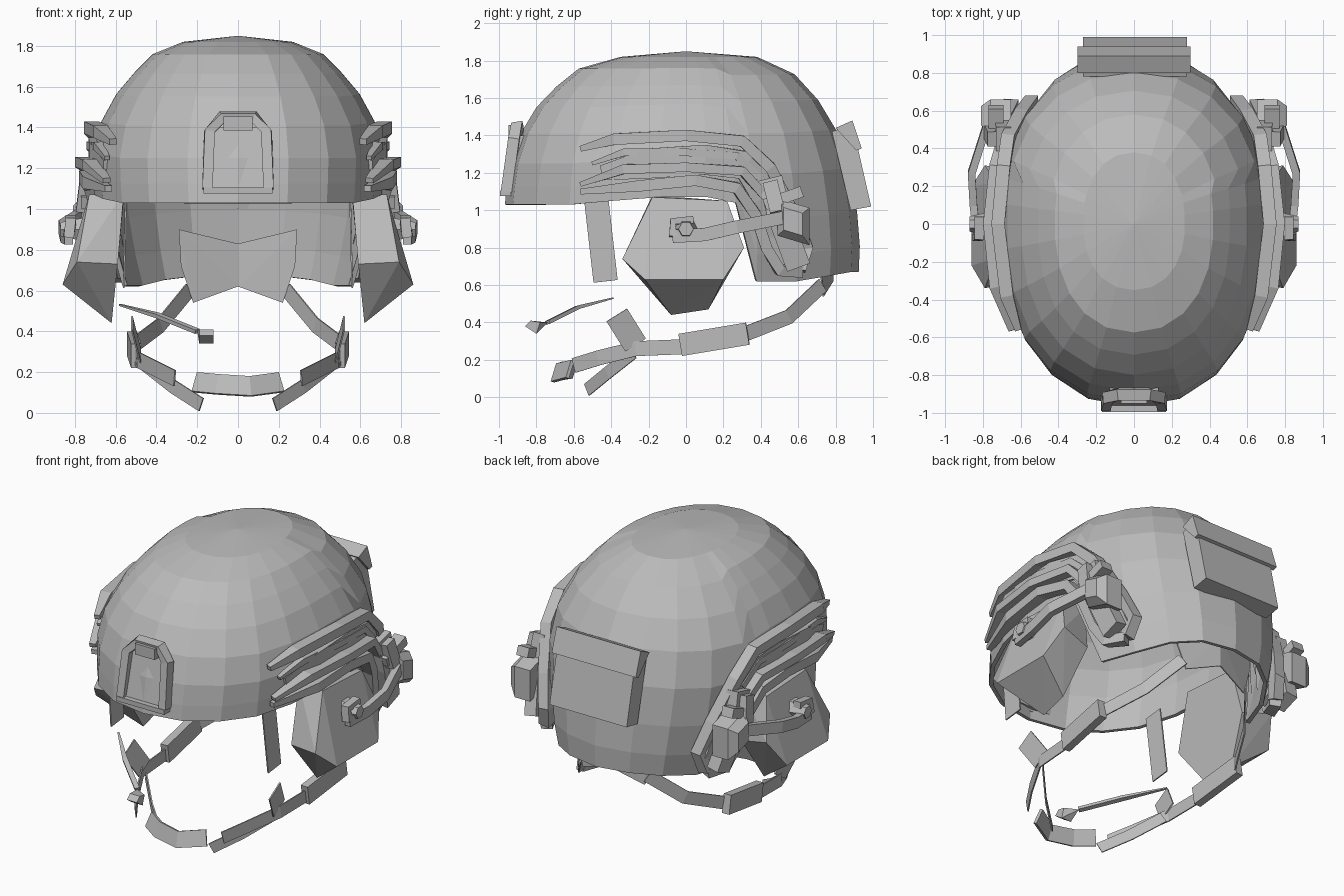
import bpy, bmesh, math
from mathutils import Vector

if "Cube" in bpy.data.objects:
    bpy.data.objects.remove(bpy.data.objects["Cube"])

grey = bpy.data.materials.new("plain grey")
grey.use_nodes = True
grey.diffuse_color = (0.5, 0.5, 0.5, 1)
grey.node_tree.nodes["Principled BSDF"].inputs["Base Color"].default_value = (0.5, 0.5, 0.5, 1)


def add_object(name, bm, mirrored=False):
    """Turn a bmesh into a flat shaded object, optionally mirrored across x."""
    bmesh.ops.recalc_face_normals(bm, faces=bm.faces)
    mesh = bpy.data.meshes.new(name)
    bm.to_mesh(mesh)
    bm.free()
    mesh.materials.append(grey)
    obj = bpy.data.objects.new(name, mesh)
    bpy.context.collection.objects.link(obj)
    if mirrored:
        obj.modifiers.new("both sides", 'MIRROR')
        obj.modifiers["both sides"].use_mirror_merge = False
    return obj


def hull(name, points, mirrored=False):
    """Convex faceted solid around a few points."""
    bm = bmesh.new()
    for point in points:
        bm.verts.new(point)
    bmesh.ops.convex_hull(bm, input=bm.verts)
    bmesh.ops.dissolve_limit(bm, angle_limit=0.02, verts=bm.verts, edges=bm.edges)
    return add_object(name, bm, mirrored)


def sweep(name, path, out, width, depth, mirrored=False, tip=1):
    """Rectangular bar along a path; out is where the broad side faces, tip scales its start."""
    path = [Vector(point) for point in path]
    bm = bmesh.new()
    rings = []
    for i, point in enumerate(path):
        tangent = path[min(i + 1, len(path) - 1)] - path[max(i - 1, 0)]
        scale = (1 if i else tip) / 2
        across = tangent.cross(Vector(out)).normalized() * width * scale
        normal = across.cross(tangent).normalized() * depth * scale
        corners = (across + normal, across - normal, -across - normal, -across + normal)
        rings.append([bm.verts.new(point + corner) for corner in corners])
    for ring, following in zip(rings, rings[1:]):
        for k in range(4):
            bm.faces.new((ring[k], ring[k - 1], following[k - 1], following[k]))
    bm.faces.new(rings[0])
    bm.faces.new(rings[-1])
    return add_object(name, bm, mirrored)


# Shell sizes by height: half width, reach to the front, reach to the back
PROFILE = [
    (0.6, 0.6, 0.9, 0.92), (0.8, 0.66, 0.95, 0.93), (1.05, 0.71, 0.97, 0.91),
    (1.25, 0.72, 0.94, 0.87), (1.4, 0.69, 0.89, 0.82), (1.6, 0.58, 0.77, 0.7),
    (1.76, 0.42, 0.57, 0.55), (1.82, 0.27, 0.35, 0.38)]
POWER = 2.2


def shell_size(z):
    z = min(max(z, PROFILE[0][0]), PROFILE[-1][0])
    for low, high in zip(PROFILE, PROFILE[1:]):
        if z <= high[0]:
            t = (z - low[0]) / (high[0] - low[0])
            return [a + (b - a) * t for a, b in zip(low[1:], high[1:])]


def shell_x(y, z):
    half, front, back = shell_size(z)
    ratio = min(abs(y) / (front if y < 0 else back), 1)
    return half * (1 - ratio ** POWER) ** (1 / POWER)


def shell_point(angle, z):
    half, front, back = shell_size(z)
    c, s = math.cos(angle), math.sin(angle)
    x = half * abs(c) ** (2 / POWER)
    y = (front if s < 0 else back) * abs(s) ** (2 / POWER)
    return Vector((math.copysign(x, c), math.copysign(y, s), z))


# Helmet shell: columns of angle with the rim height, cut up over the ears
rim = [(-90, 1.03), (-72, 1.03), (-54, 1.03), (-38, 1.03), (-22, 1.05), (-7, 1.07),
       (6, 1.07), (15, 1.04), (22, 0.62), (38, 0.62), (55, 0.65), (72, 0.67), (90, 0.67)]
columns = rim + [(180 - a, z) for a, z in rim[-2:0:-1]]
bm = bmesh.new()
grid = []
for angle, low in columns:
    grid.append([bm.verts.new(shell_point(math.radians(angle), low + (1.82 - low) * t))
                 for t in (0, 0.12, 0.28, 0.48, 0.66, 0.8, 0.92, 1)])
crown = bm.verts.new((0, 0, 1.85))
for i, column in enumerate(grid):
    before = grid[i - 1]
    for j in range(len(column) - 1):
        bm.faces.new((before[j], column[j], column[j + 1], before[j + 1]))
    bm.faces.new((before[-1], column[-1], crown))
shell = add_object("helmet_shell", bm)
wall = shell.modifiers.new("wall", 'SOLIDIFY')
wall.thickness = 0.025
wall.offset = -1


# Side rails lie on the shell and curve down behind the ear
def rail(name, path, width, depth, lift):
    points = [(shell_x(y, max(z, 0.9)) + lift, y, z) for y, z in path]
    sweep(name, points, (1, 0, 0), width, depth, True, 0.5)


rail("upper_rail", [(-0.56, 1.33), (-0.38, 1.38), (0, 1.4), (0.3, 1.37), (0.45, 1.23),
                    (0.58, 0.98), (0.65, 0.8), (0.61, 0.68)], 0.06, 0.07, 0.03)
rail("middle_rail", [(-0.5, 1.25), (-0.33, 1.31), (0, 1.31), (0.27, 1.29), (0.4, 1.17)],
     0.04, 0.05, 0.01)
rail("raised_rail", [(-0.56, 1.14), (-0.33, 1.22), (0, 1.23), (0.3, 1.21), (0.42, 1.08)],
     0.05, 0.08, 0.04)
rail("lower_rail", [(-0.56, 1.1), (-0.25, 1.13), (0.05, 1.16), (0.27, 1.12), (0.37, 0.98),
                    (0.43, 0.8), (0.5, 0.68), (0.61, 0.67)], 0.06, 0.07, 0.03)
rail("rail_channel", [(-0.45, 1.2), (-0.2, 1.25), (0.1, 1.27), (0.32, 1.24), (0.43, 1.08),
                      (0.51, 0.88), (0.57, 0.72)], 0.16, 0.04, 0)

# Headset clip on the rail, with its pivot and arm
sweep("clip_plate", [(0.69, 0.45, 1.17), (0.7, 0.5, 0.97), (0.65, 0.6, 0.7)],
      (1, 0, 0), 0.13, 0.08, True)
sweep("clip_catch", [(0.73, 0.45, 1.15), (0.75, 0.49, 0.99)], (1, 0, 0), 0.08, 0.09, True)
sweep("clip_crossbar", [(0.73, 0.42, 1.03), (0.73, 0.62, 1.1)], (1, 0, 0), 0.06, 0.08, True)
hull("clip_pivot", [(x, 0.57 + dy, 0.94 + dz - 0.3 * dy) for x, size in ((0.65, 1), (0.76, 1), (0.81, 0.6))
                    for dy in (-0.08 * size, 0.09 * size) for dz in (-0.1 * size, 0.1 * size)], True)
sweep("headset_arm", [(0.78, 0.52, 0.96), (0.86, 0.27, 0.91), (0.85, 0.1, 0.87),
                      (0.83, -0.07, 0.86)], (1, 0, 0), 0.07, 0.04, True)
sweep("arm_hook", [(0.83, -0.07, 0.86), (0.82, -0.07, 0.94), (0.82, 0.04, 0.95)],
      (1, 0, 0), 0.04, 0.05, True)
hull("arm_joint", [(x, r * math.cos(k * math.pi / 3), 0.9 + r * math.sin(k * math.pi / 3))
                   for x, r in ((0.74, 0.07), (0.87, 0.04)) for k in range(6)], True)

# Faceted ear cups
hull("ear_cup", [(0.86, -0.22, 0.63), (0.86, 0.2, 0.63), (0.79, 0.31, 0.8), (0.73, 0.22, 1.05),
                 (0.73, -0.18, 1.07), (0.79, -0.34, 0.74), (0.59, -0.3, 0.73),
                 (0.62, -0.08, 0.44), (0.64, 0.12, 0.47), (0.59, 0.28, 0.75),
                 (0.56, 0.22, 1.05), (0.56, -0.18, 1.08)], True)

# Front mount: raised arch around a recessed plate
sweep("mount_arch", [(-0.15, -0.96, 1.1), (-0.14, -0.92, 1.38), (-0.08, -0.9, 1.45),
                     (0.08, -0.9, 1.45), (0.14, -0.92, 1.38), (0.15, -0.96, 1.1)],
      (0, -1, -0.2), 0.05, 0.06)
hull("mount_plate", [(x, y + d, z) for x in (-0.13, 0.13)
                     for y, z in ((-0.965, 1.09), (-0.9, 1.4)) for d in (0, 0.05)])
sweep("mount_catch", [(-0.07, -0.91, 1.42), (0.07, -0.91, 1.42)], (0, -1, 0), 0.07, 0.08)
sweep("mount_foot", [(-0.17, -0.965, 1.09), (0.17, -0.965, 1.09)], (0, -1, 0), 0.03, 0.06)

# Rear pouch with a flap over its top
hull("rear_pouch", [(x, y, z) for x in (-0.27, 0.28)
                    for y, z in ((0.78, 1.42), (0.89, 1.46), (0.99, 1.02), (0.88, 1.0))])
hull("pouch_flap", [(x, y, z) for x in (-0.3, 0.3)
                    for y, z in ((0.8, 1.44), (0.89, 1.48), (0.94, 1.33), (0.91, 1.32))])

# Straps: temple, nape and chin
sweep("temple_strap", [(0.55, -0.48, 1.06), (0.56, -0.43, 0.62)], (1, 0, 0), 0.13, 0.008, True)
sweep("nape_strap", [(0.24, 0.73, 0.6), (0.38, 0.55, 0.43), (0.5, 0.32, 0.34)],
      (0.7, 0.7, 0.1), 0.08, 0.008, True)
sweep("strap_buckle", [(0.5, -0.03, 0.28), (0.52, 0.33, 0.34)], (1, 0, 0), 0.12, 0.05, True)
sweep("cheek_strap", [(0.5, -0.02, 0.27), (0.49, -0.27, 0.26), (0.39, -0.47, 0.21),
                      (0.31, -0.6, 0.17)], (1, -0.3, 0), 0.08, 0.008, True)
sweep("strap_branch", [(0.48, -0.27, 0.28), (0.52, -0.37, 0.44)], (1, 0, 0), 0.13, 0.008, True)
sweep("lower_chin_strap", [(0.46, -0.28, 0.24), (0.32, -0.42, 0.13), (0.18, -0.53, 0.04)],
      (0.7, -0.6, 0), 0.07, 0.008, True)
sweep("chin_cup", [(-0.21, -0.6, 0.15), (-0.1, -0.67, 0.14), (0.06, -0.7, 0.13),
                   (0.21, -0.62, 0.15)], (0, -1, 0.3), 0.1, 0.02)

# Nape pad inside the back of the shell
for side in (-1, 1):
    hull("nape_pad", [(side * x, y + d, z) for d in (0, 0.008)
                      for x, y, z in ((0, 0.78, 0.83), (0.29, 0.7, 0.9),
                                      (0.28, 0.71, 0.72), (0.22, 0.73, 0.54), (0, 0.78, 0.62))])

# Microphone on its boom, on one side only
sweep("microphone_boom", [(-0.58, -0.39, 0.53), (-0.4, -0.58, 0.48), (-0.2, -0.74, 0.4)],
      (0, -0.3, 1), 0.03, 0.02, False, 0.4)
hull("microphone", [(x, y, z) for x in (-0.19, -0.12) for y, z in
                    ((-0.86, 0.38), (-0.8, 0.34), (-0.78, 0.4), (-0.83, 0.41))] + [(-0.2, -0.74, 0.4)])
